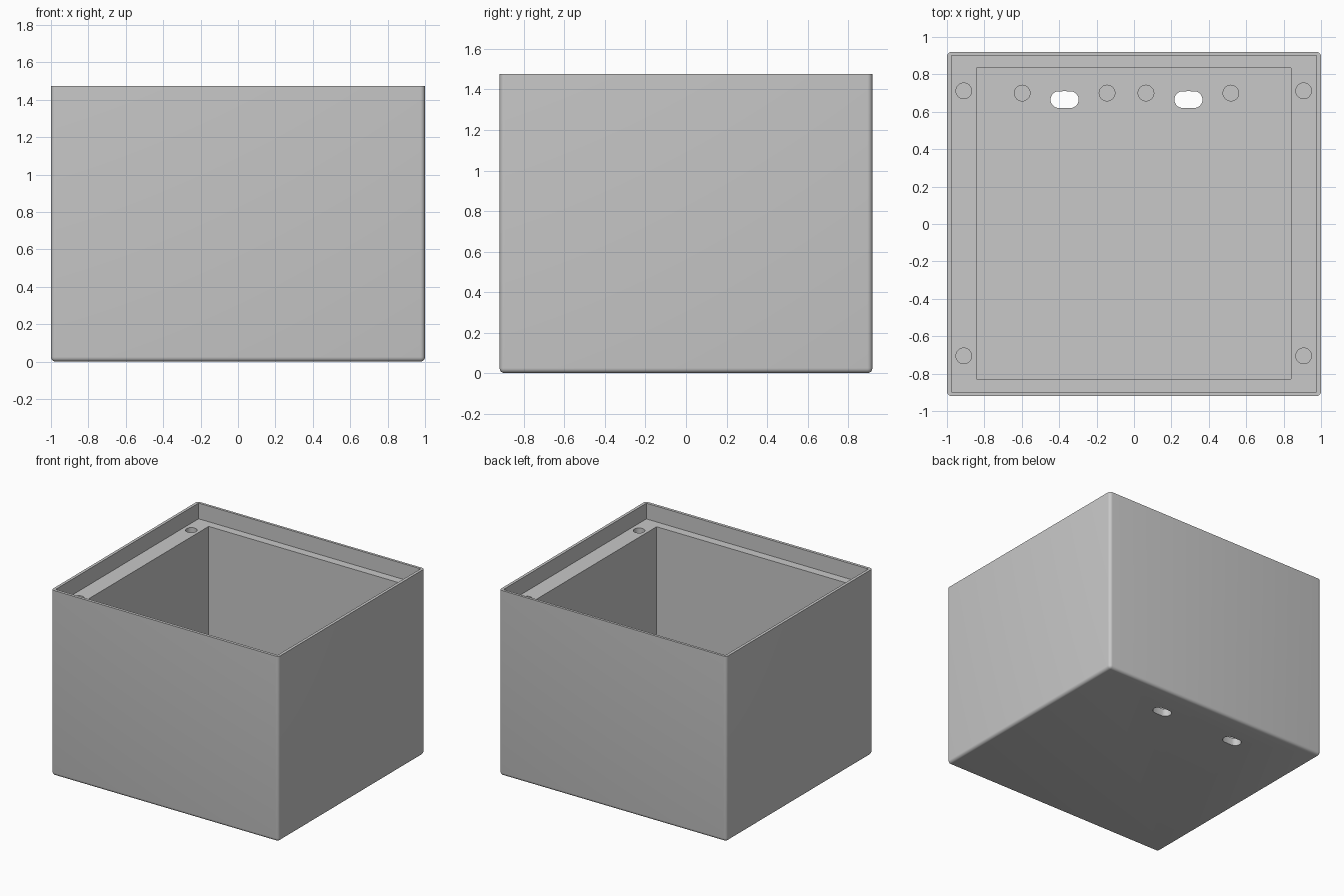
import bpy, bmesh
from mathutils import Matrix, Vector

if "Cube" in bpy.data.objects:
    bpy.data.objects.remove(bpy.data.objects["Cube"], do_unlink=True)

# Main levels
HEIGHT, LEDGE, FLOOR = 1.475, 1.35, 0.06
HOLE_RADIUS, HOLE_DEPTH = 0.042, 0.12

grey = bpy.data.materials.new("plain grey")
grey.use_nodes = True
colour = (0.58, 0.58, 0.58, 1)
grey.diffuse_color = colour
grey.node_tree.nodes["Principled BSDF"].inputs["Base Color"].default_value = colour


def make_object(name, bm):
    mesh = bpy.data.meshes.new(name)
    bm.to_mesh(mesh)
    bm.free()
    mesh.materials.append(grey)
    obj = bpy.data.objects.new(name, mesh)
    bpy.context.collection.objects.link(obj)
    return obj


def block(low, high):
    low, high = Vector(low), Vector(high)
    bm = bmesh.new()
    matrix = Matrix.Translation((low + high) / 2) @ Matrix.Diagonal((*(high - low), 1))
    bmesh.ops.create_cube(bm, size=1, matrix=matrix)
    return bm


def cylinder(x, y, z0, z1, radius):
    bm = bmesh.new()
    bmesh.ops.create_cone(bm, cap_ends=True, segments=32, radius1=radius, radius2=radius,
                          depth=z1 - z0, matrix=Matrix.Translation((x, y, (z0 + z1) / 2)))
    return bm


def slot(x, y, length, width):
    # Stretch a cylinder into a round-ended bar
    bm = cylinder(x, y, -0.1, 0.3, width / 2)
    stretch = (length - width) / 2
    bmesh.ops.bisect_plane(bm, geom=bm.verts[:] + bm.edges[:] + bm.faces[:],
                           plane_co=(x, y, 0), plane_no=(1, 0, 0))
    for vert in bm.verts:
        offset = vert.co.x - x
        if abs(offset) > 0.0001:
            vert.co.x += stretch if offset > 0 else -stretch
    return bm


def cut(target, bm):
    cutter = make_object("cutter", bm)
    cutter.hide_render = True
    mod = target.modifiers.new("cut", "BOOLEAN")
    mod.operation = "DIFFERENCE"
    mod.solver = "EXACT"
    mod.object = cutter
    bpy.context.view_layer.objects.active = target
    bpy.ops.object.modifier_apply(modifier=mod.name)
    bpy.data.objects.remove(cutter, do_unlink=True)


# Outer shell, rounded everywhere but the rim
bm = block((-1, -0.92, 0), (1, 0.92, HEIGHT))
soft = [e for e in bm.edges if any(v.co.z < 0.01 for v in e.verts)]
bmesh.ops.bevel(bm, geom=soft, offset=0.025, segments=5, profile=0.5, affect="EDGES")
box = make_object("open_box", bm)

# Lid recess and main cavity
cut(box, block((-0.977, -0.897, LEDGE), (0.977, 0.9, HEIGHT + 0.1)))
cut(box, block((-0.843, -0.83, FLOOR), (0.84, 0.835, HEIGHT + 0.1)))

# Screw holes in the ledge
for x in (-0.91, 0.907):
    for y in (-0.705, 0.712):
        cut(box, cylinder(x, y, LEDGE - HOLE_DEPTH, LEDGE + 0.05, HOLE_RADIUS))

# Cable slots, each between two shallow floor holes
for x in (-0.371, 0.291):
    cut(box, slot(x, 0.665, 0.15, 0.09))
    for side in (-1, 1):
        cut(box, cylinder(x + side * 0.227, 0.7, FLOOR / 2, FLOOR + 0.05, HOLE_RADIUS))

# Smooth rounded edges, crisp corners
bpy.ops.object.select_all(action="DESELECT")
box.select_set(True)
bpy.context.view_layer.objects.active = box
bpy.ops.object.shade_smooth_by_angle(angle=0.5)
